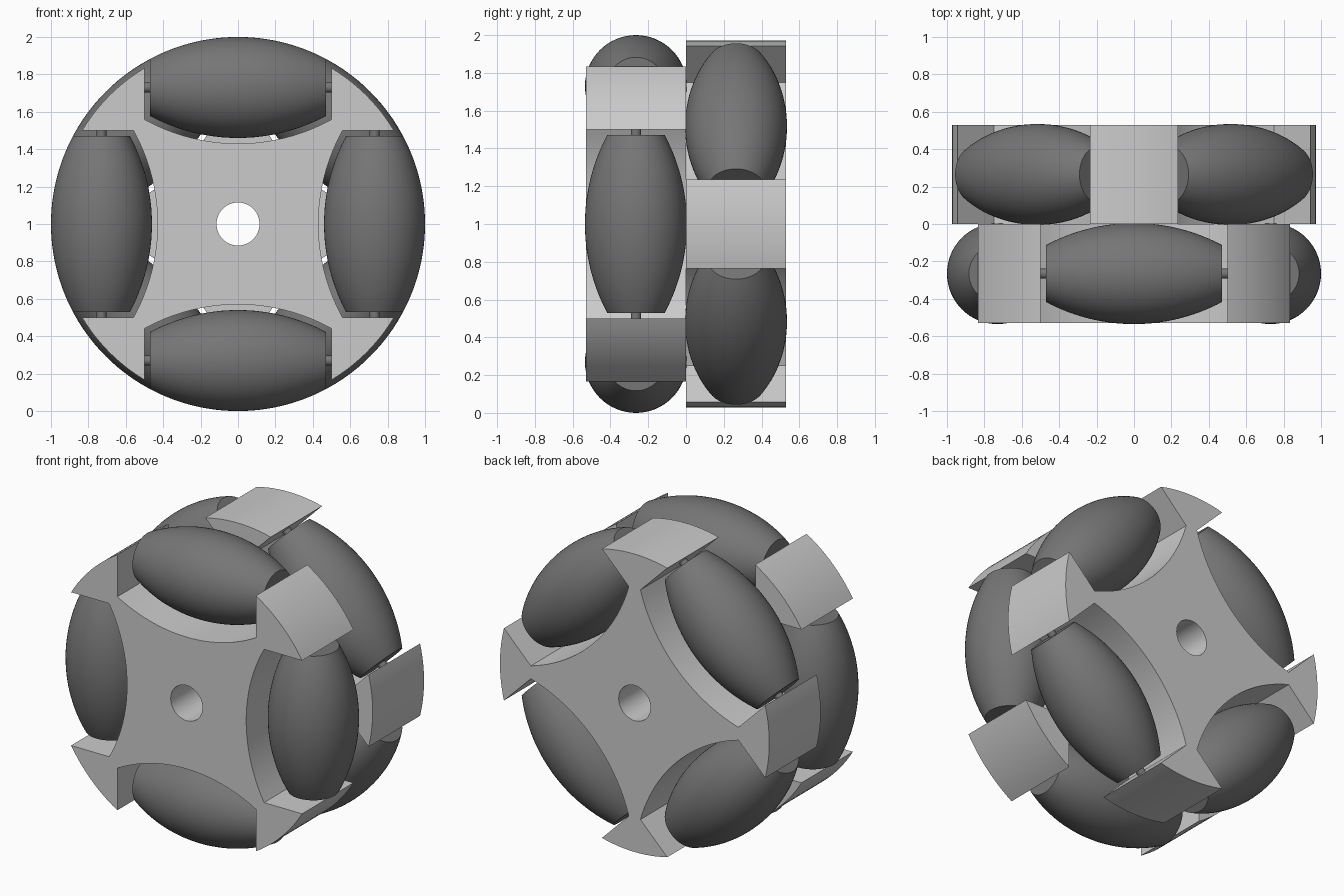
import bpy, bmesh
from math import sin, cos, pi, sqrt, asin, atan2
from mathutils import Matrix, Vector

if "Cube" in bpy.data.objects:
    bpy.data.objects.remove(bpy.data.objects["Cube"])

HUB_Z = 1.0      # wheel centre height
OUT_R = 0.972    # arm tip radius
AXIS_R = 0.73    # roller axle distance from wheel centre
HALF_W = 0.5     # half width of a roller pocket
THICK = 0.53     # thickness of one plate
BORE_R = 0.115

dark = bpy.data.materials.new("dark_rubber")
dark.diffuse_color = (0.18, 0.18, 0.18, 1)
dark.use_nodes = True
dark.node_tree.nodes["Principled BSDF"].inputs["Base Color"].default_value = dark.diffuse_color


def finish(bm, name, matrix, mat=None):
    bmesh.ops.recalc_face_normals(bm, faces=bm.faces)
    me = bpy.data.meshes.new(name)
    bm.to_mesh(me)
    bm.free()
    ob = bpy.data.objects.new(name, me)
    bpy.context.collection.objects.link(ob)
    ob.matrix_world = matrix
    if mat:
        me.materials.append(mat)
    bpy.ops.object.select_all(action='DESELECT')
    ob.select_set(True)
    bpy.context.view_layer.objects.active = ob
    bpy.ops.object.shade_smooth_by_angle(angle=0.5)
    return ob


# one quarter of the plate outline: curved pocket floor, then the arm tip arc
def quarter():
    pts = []
    r = 2 * AXIS_R - 0.43 
    for i in range(25):
        x = -HALF_W + 2 * HALF_W * i / 24
        pts.append((x, 2 * AXIS_R - sqrt(r * r - x * x)))
    a = asin(HALF_W / OUT_R)
    for i in range(13):
        t = a + (pi / 2 - 2 * a) * i / 12
        pts.append((OUT_R * sin(t), OUT_R * cos(t)))
    return pts


# plate: outline with a bore, filled and extruded
def plate(name, matrix):
    bm = bmesh.new()
    outline = []
    for k in range(4):
        c, s = cos(k * pi / 2), sin(k * pi / 2)
        outline += [(x * c + z * s, z * c - x * s) for x, z in quarter()]
    bore = [(BORE_R * cos(2 * pi * i / 48), BORE_R * sin(2 * pi * i / 48)) for i in range(48)]
    for loop in (outline, bore):
        vs = [bm.verts.new((x, -THICK / 2, z)) for x, z in loop]
        for i, v in enumerate(vs):
            bm.edges.new((v, vs[(i + 1) % len(vs)]))
    bmesh.ops.triangle_fill(bm, edges=bm.edges[:], use_beauty=True)
    ext = bmesh.ops.extrude_face_region(bm, geom=bm.faces[:], use_keep_orig=True)
    new = [g for g in ext["geom"] if isinstance(g, bmesh.types.BMVert)]
    bmesh.ops.translate(bm, verts=new, vec=(0, THICK, 0))
    return finish(bm, name, matrix)


# lathe a (position, radius) profile around the x axis
def lathe(name, profile, matrix, mat):
    bm = bmesh.new()
    n = 64
    rings = [[bm.verts.new((x, r * cos(2 * pi * i / n), r * sin(2 * pi * i / n)))
              for i in range(n)] for x, r in profile]
    for a, b in zip(rings, rings[1:]):
        for i in range(n):
            j = (i + 1) % n
            bm.faces.new((a[i], a[j], b[j], b[i]))
    bm.faces.new(rings[0])
    bm.faces.new(rings[-1])
    return finish(bm, name, matrix, mat)


# barrel profile follows the unit wheel circle
barrel = []
for i in range(33):
    x = -0.47 + 0.94 * i / 32
    barrel.append((x, sqrt(1 - x * x) - AXIS_R))

# two plates back to back, the rear one turned by half a step
for side, y, turn in (("front", -THICK / 2, 0), ("rear", THICK / 2, pi / 4)):
    base = Matrix.Translation((0, y, HUB_Z)) @ Matrix.Rotation(turn, 4, 'Y')
    plate(side + "_plate", base)
    for k in range(4):
        m = base @ Matrix.Rotation(k * pi / 2, 4, 'Y') @ Matrix.Translation((0, 0, AXIS_R))
        lathe(f"{side}_roller_{k + 1}", barrel, m, dark)
        lathe(f"{side}_axle_{k + 1}", [(-0.51, 0.027), (0.51, 0.027)], m, dark)
